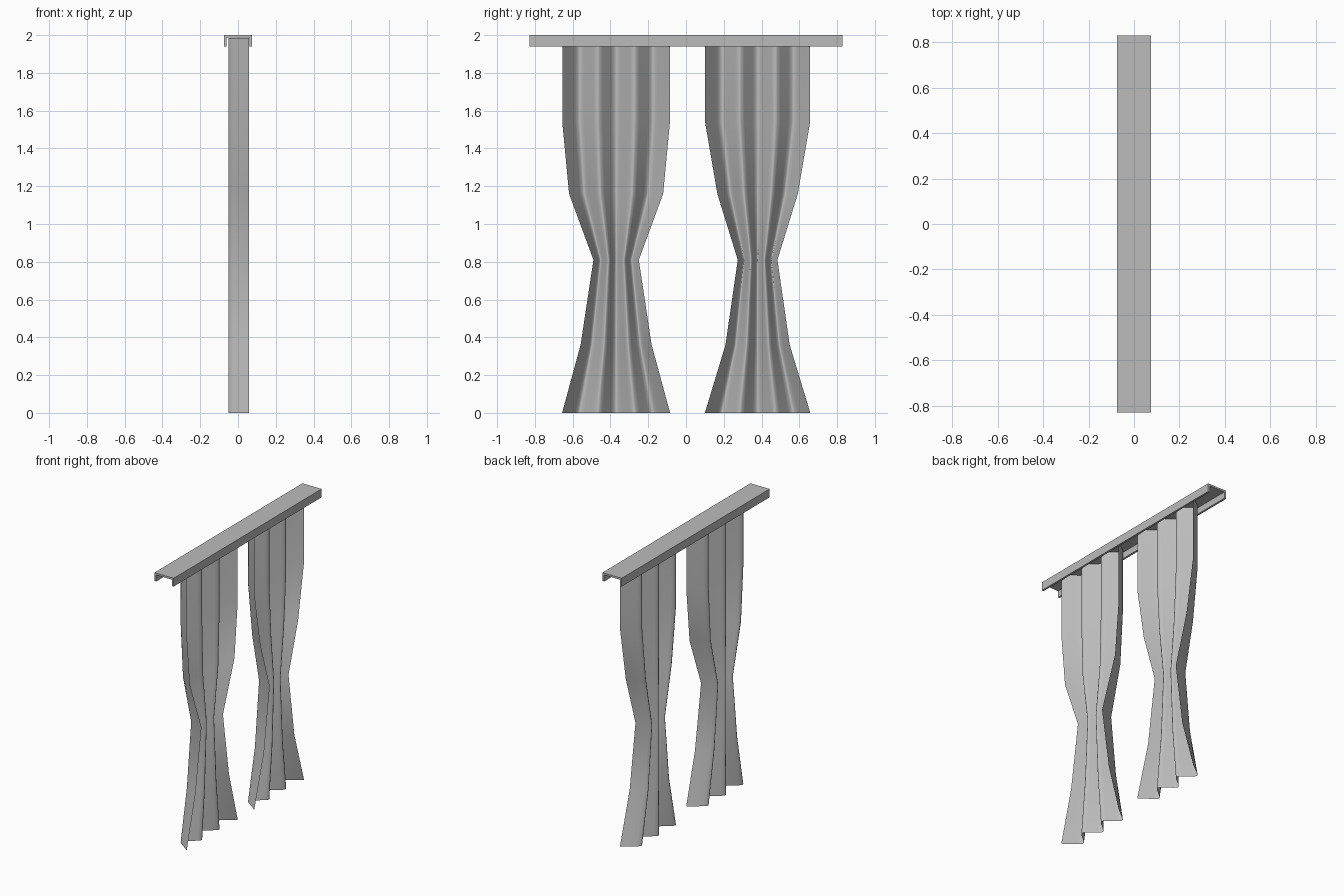
import bpy
import bmesh
import math

old = bpy.data.objects.get("Cube")
if old:
    bpy.data.objects.remove(old, do_unlink=True)

grey = bpy.data.materials.new("plain grey")
grey.use_nodes = True
colour = (0.5, 0.5, 0.5, 1)
grey.diffuse_color = colour
grey.node_tree.nodes["Principled BSDF"].inputs["Base Color"].default_value = colour


def finish(name, bm):
    mesh = bpy.data.meshes.new(name)
    bm.to_mesh(mesh)
    bm.free()
    mesh.materials.append(grey)
    obj = bpy.data.objects.new(name, mesh)
    bpy.context.collection.objects.link(obj)
    return obj


# Pleat line: (position across the curtain from 0 to 1, depth)
def pleat_line():
    folds = 5
    edge, pitch = 0.16, 0.17
    line = [(0, 0.057), (0.055, 0.018), (0.115, -0.029)]
    for i in range(folds):
        centre = edge + i * pitch
        peak, side = (-0.05, -0.032) if i % 2 == 0 else (0.042, 0.024)
        if i > 0:
            line.append((centre - 0.045, side))
        line += [(centre - 0.015, peak * 0.96), (centre, peak), (centre + 0.015, peak * 0.96)]
        if i < folds - 1:
            line.append((centre + 0.045, side))
    line += [(0.885, -0.029), (0.945, 0.018), (1, 0.057)]
    return line


# Curtain: the pleat line swept down through rows of varying width
def curtain(name, centre, rows):
    bm = bmesh.new()
    grid = [[bm.verts.new((x, centre + (2 * t - 1) * half, z)) for t, x in pleat_line()]
            for z, half in rows]
    for low, high in zip(grid, grid[1:]):
        for i in range(len(low) - 1):
            bm.faces.new((low[i], low[i + 1], high[i + 1], high[i])).smooth = True
    return finish(name, bm)


heights = (0, 0.36, 0.81, 1.16, 1.54, 1.986)
curtain("right_curtain", -0.37, list(zip(heights, (0.286, 0.188, 0.12, 0.249, 0.285, 0.285))))
curtain("left_curtain", 0.379, list(zip(heights, (0.279, 0.17, 0.105, 0.213, 0.278, 0.278))))

# Rail: an upside-down channel extruded along its length
outer, inner, length = 0.075, 0.061, 0.828
section = [(-outer, 1.941), (-inner, 1.941), (-inner, 1.987), (inner, 1.987),
           (inner, 1.941), (outer, 1.941), (outer, 2), (-outer, 2)]
bm = bmesh.new()
end = bm.faces.new([bm.verts.new((x, -length, z)) for x, z in section])
swept = bmesh.ops.extrude_face_region(bm, geom=[end])
moved = [v for v in swept["geom"] if isinstance(v, bmesh.types.BMVert)]
bmesh.ops.translate(bm, verts=moved, vec=(0, 2 * length, 0))
bmesh.ops.recalc_face_normals(bm, faces=bm.faces)
finish("curtain_rail", bm)
